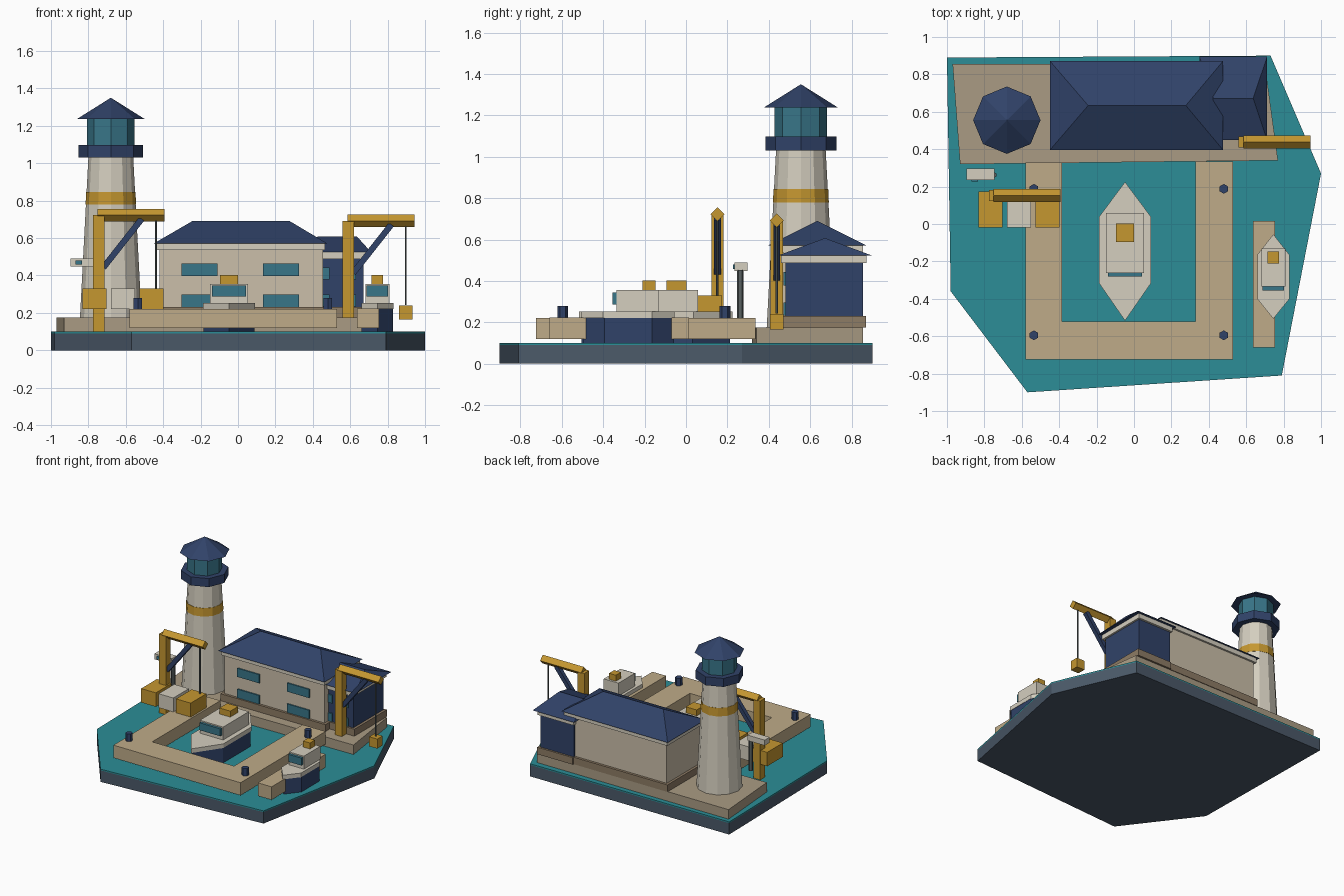
import bpy, bmesh, math
from mathutils import Vector, Matrix

if "Cube" in bpy.data.objects:
    bpy.data.objects.remove(bpy.data.objects["Cube"])

COLORS = {
    "slate": (0.07, 0.10, 0.14), "water": (0.025, 0.27, 0.31), "stone": (0.40, 0.33, 0.23),
    "step": (0.27, 0.20, 0.13), "sand": (0.52, 0.41, 0.25), "wall": (0.60, 0.52, 0.40),
    "cream": (0.66, 0.62, 0.52), "navy": (0.03, 0.055, 0.14), "glass": (0.04, 0.18, 0.25),
    "gold": (0.56, 0.31, 0.03), "steel": (0.10, 0.12, 0.12),
}
MATS = {}
for key, rgb in COLORS.items():
    MATS[key] = bpy.data.materials.new(key)
    MATS[key].diffuse_color = (*rgb, 1)


def finish(name, bm, mat):
    bmesh.ops.recalc_face_normals(bm, faces=bm.faces)
    me = bpy.data.meshes.new(name)
    bm.to_mesh(me)
    bm.free()
    me.materials.append(MATS[mat])
    ob = bpy.data.objects.new(name, me)
    bpy.context.collection.objects.link(ob)
    return ob


def prism(name, pts, z0, z1, mat):
    """Extrude a flat outline from z0 to z1."""
    bm = bmesh.new()
    face = bm.faces.new([bm.verts.new((x, y, z0)) for x, y in pts])
    ext = bmesh.ops.extrude_face_region(bm, geom=[face], use_keep_orig=True)["geom"]
    bmesh.ops.translate(bm, vec=(0, 0, z1 - z0),
                        verts=[v for v in ext if isinstance(v, bmesh.types.BMVert)])
    return finish(name, bm, mat)


def box(name, x0, x1, y0, y1, z0, z1, mat):
    return prism(name, [(x0, y0), (x1, y0), (x1, y1), (x0, y1)], z0, z1, mat)


def cone(name, x, y, z0, z1, r0, r1, n, mat):
    bm = bmesh.new()
    bmesh.ops.create_cone(bm, cap_ends=True, segments=n, radius1=r0, radius2=r1, depth=z1 - z0,
                          matrix=Matrix.Translation((x, y, (z0 + z1) / 2)))
    return finish(name, bm, mat)


def rod(name, a, b, r, n, mat, roll=0):
    """Bar between two points."""
    a, b = Vector(a), Vector(b)
    d = b - a
    m = Matrix.Translation((a + b) / 2) @ d.to_track_quat('Z', 'Y').to_matrix().to_4x4() \
        @ Matrix.Rotation(roll, 4, 'Z')
    bm = bmesh.new()
    bmesh.ops.create_cone(bm, cap_ends=True, segments=n, radius1=r, radius2=r,
                          depth=d.length, matrix=m)
    return finish(name, bm, mat)


def hip_roof(name, x0, x1, y0, y1, z0, z1, inset0, inset1):
    bm = bmesh.new()
    ym = (y0 + y1) / 2
    a, b, c, d, e, f = [bm.verts.new(p) for p in (
        (x0, y0, z0), (x1, y0, z0), (x1, y1, z0), (x0, y1, z0),
        (x0 + inset0, ym, z1), (x1 - inset1, ym, z1))]
    for loop in ((a, b, c, d), (a, b, f, e), (c, d, e, f), (b, c, f), (d, a, e)):
        bm.faces.new(loop)
    return finish(name, bm, "navy")


# Base, water and quay
outline = [(-1, 0.89), (0.73, 0.9), (1, 0.27), (0.79, -0.81), (-0.57, -0.9), (-0.98, -0.36)]
prism("base", outline, 0, 0.09, "slate")
prism("water", outline, 0.09, 0.10, "water")
prism("quay", [(-0.97, 0.855), (0.70, 0.855), (0.77, 0.34), (-0.93, 0.32)], 0.10, 0.175, "stone")

# Piers and bollards
prism("dock_pier", [(-0.58, 0.33), (-0.58, -0.725), (0.53, -0.725), (0.53, 0.335), (0.33, 0.335),
                    (0.33, -0.52), (-0.385, -0.52), (-0.385, 0.33)], 0.12, 0.22, "sand")
box("side_pier", 0.635, 0.755, -0.66, 0.015, 0.12, 0.223, "sand")
for x in (-0.535, 0.48):
    for y in (-0.595, 0.188):
        rod("bollard", (x, y, 0.22), (x, y, 0.28), 0.026, 6, "navy")

# Lighthouse
LX, LY = -0.68, 0.555
cone("tower", LX, LY, 0.175, 1.03, 0.165, 0.12, 12, "cream")
cone("tower_band", LX, LY, 0.78, 0.845, 0.135, 0.132, 12, "gold")
cone("gallery", LX, LY, 1.03, 1.097, 0.172, 0.172, 8, "navy")
cone("lantern", LX, LY, 1.097, 1.24, 0.127, 0.127, 8, "glass")
cone("lantern_roof", LX, LY, 1.237, 1.35, 0.18, 0, 8, "navy")

# Main building
box("main_plinth", -0.44, 0.475, 0.41, 0.86, 0.175, 0.23, "step")
box("main_walls", -0.42, 0.455, 0.43, 0.84, 0.23, 0.54, "wall")
box("main_cornice", -0.435, 0.465, 0.412, 0.855, 0.535, 0.571, "cream")
hip_roof("main_roof", -0.45, 0.477, 0.395, 0.872, 0.571, 0.69, 0.205, 0.20)
for x in (-0.205, 0.23):
    for z in (0.265, 0.43):
        box("main_window", x - 0.096, x + 0.096, 0.42, 0.44, z - 0.034, z + 0.034, "glass")

# Annex
box("annex_plinth", 0.38, 0.69, 0.465, 0.87, 0.175, 0.23, "step")
box("annex_walls", 0.38, 0.67, 0.48, 0.855, 0.23, 0.49, "navy")
box("annex_cornice", 0.37, 0.685, 0.46, 0.872, 0.487, 0.524, "cream")
hip_roof("annex_roof", 0.35, 0.712, 0.448, 0.895, 0.524, 0.607, 0.075, 0.075)
for x in (0.455, 0.595):
    for z in (0.265, 0.41):
        box("annex_window", x - 0.035, x + 0.035, 0.47, 0.49, z - 0.032, z + 0.032, "glass")


# Boats
def boat(name, cx, half, tips, shoulders, cabin, win, crate):
    pts = [(0, tips[0]), (half, shoulders[0]), (half, shoulders[1]),
           (0, tips[1]), (-half, shoulders[1]), (-half, shoulders[0])]
    hull = [(cx + x * 0.97, -0.15 + (y + 0.15) * 0.97) for x, y in pts]
    prism(name + "_hull", hull, 0.10, 0.22, "navy")
    prism(name + "_deck", [(cx + x, y) for x, y in pts], 0.22, 0.253, "cream")
    w, y0, y1 = cabin
    box(name + "_cabin", cx - w, cx + w, y0, y1, 0.253, 0.355, "cream")
    box(name + "_windscreen", cx - win, cx + win, y0 - 0.02, y0, 0.287, 0.345, "glass")
    w, y0, y1 = crate
    box(name + "_roof_crate", cx - w, cx + w, y0, y1, 0.355, 0.402, "gold")


boat("large_boat", -0.048, 0.14, (0.225, -0.517), (0.037, -0.315),
     (0.102, -0.262, 0.058), 0.09, (0.047, -0.095, 0.003))
boat("small_boat", 0.745, 0.086, (-0.055, -0.507), (-0.165, -0.40),
     (0.064, -0.335, -0.13), 0.057, (0.03, -0.21, -0.147))

# Containers
for x, mat in ((-0.767, "gold"), (-0.615, "cream"), (-0.463, "gold")):
    box("container", x - 0.064, x + 0.064, -0.02, 0.175, 0.22, 0.33, mat)


# Cranes
def crane(name, x, y, zb, zc):
    box(name + "_mast", x - 0.03, x + 0.03, y - 0.03, y + 0.03, zb, zc, "gold")
    rod(name + "_arm", (x - 0.005, y, zc), (x + 0.353, y, zc), 0.034, 4, "gold")
    rod(name + "_brace", (x + 0.025, y, zc - 0.28), (x + 0.23, y, zc - 0.02), 0.023, 4, "navy",
        math.pi / 4)
    rod(name + "_cable", (x + 0.307, y, zc - 0.45), (x + 0.307, y, zc), 0.006, 6, "steel")
    box(name + "_load", x + 0.272, x + 0.342, y - 0.033, y + 0.033, zc - 0.527, zc - 0.452, "gold")


crane("left_crane", -0.745, 0.152, 0.10, 0.722)
crane("right_crane", 0.59, 0.438, 0.175, 0.692)

# Dock lamp behind the left crane
rod("lamp_post", (-0.75, 0.262, 0.20), (-0.75, 0.262, 0.452), 0.016, 6, "steel")
box("lamp_head", -0.895, -0.745, 0.235, 0.297, 0.447, 0.49, "cream")
box("lamp_lens", -0.868, -0.833, 0.226, 0.236, 0.458, 0.48, "glass")

for m in bpy.data.materials:
    if m.users and not m.is_grease_pencil:
        m.use_nodes = True
        m.node_tree.nodes["Principled BSDF"].inputs["Base Color"].default_value = m.diffuse_color
